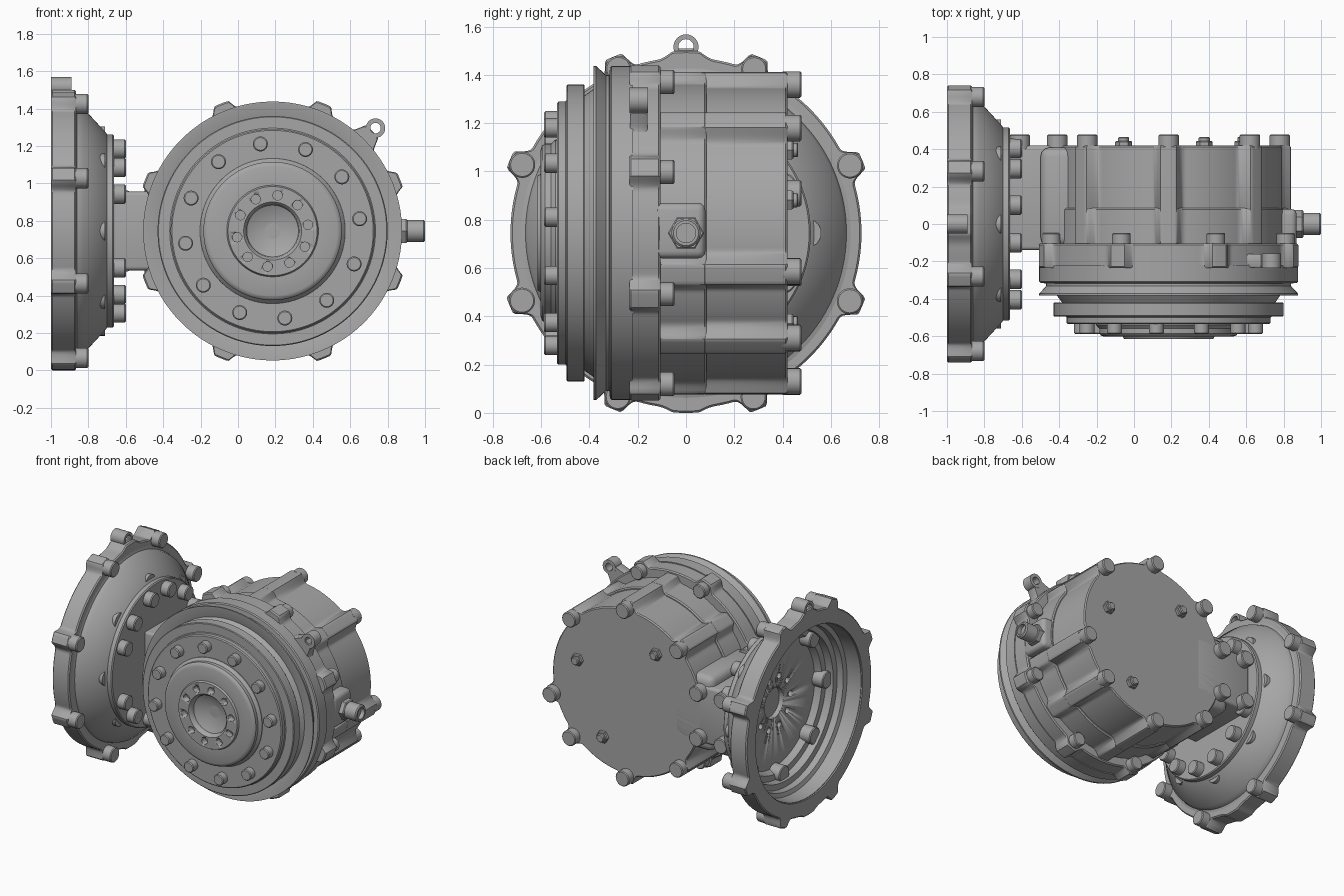
import bpy, bmesh
from math import sin, cos, pi, radians

if "Cube" in bpy.data.objects:
    bpy.data.objects.remove(bpy.data.objects["Cube"])

metal = bpy.data.materials.new("cast_grey")
metal.use_nodes = True
GREY = (0.38, 0.38, 0.38, 1)
metal.diffuse_color = GREY
metal.node_tree.nodes["Principled BSDF"].inputs["Base Color"].default_value = GREY

CZ = 0.745
MAIN = (0.185, CZ)     # centre of parts turned about y, as (x, z)
BELL = (0.0, CZ)       # centre of parts turned about x, as (y, z)


def place(axis, a, b, t):
    return (a, t, b) if axis == "Y" else (t, a, b)


def finish(name, bm, angle=35):
    bmesh.ops.remove_doubles(bm, verts=bm.verts, dist=1e-5)
    bmesh.ops.recalc_face_normals(bm, faces=bm.faces)
    mesh = bpy.data.meshes.new(name)
    bm.to_mesh(mesh)
    bm.free()
    ob = bpy.data.objects.new(name, mesh)
    bpy.context.collection.objects.link(ob)
    mesh.materials.append(metal)
    bpy.ops.object.select_all(action="DESELECT")
    ob.select_set(True)
    bpy.context.view_layer.objects.active = ob
    bpy.ops.object.shade_smooth_by_angle(angle=radians(angle))
    return ob


def lathe(name, axis, centres, profile, seg=96):
    """Turn a profile of (radius, position along axis) about each centre."""
    bm = bmesh.new()
    closed = profile[0][0] > 0
    for ca, cb in centres:
        rings = []
        for r, t in profile:
            rings.append([bm.verts.new(place(axis, ca + r * cos(2 * pi * i / seg),
                                             cb + r * sin(2 * pi * i / seg), t))
                          for i in range(seg)])
        pairs = list(zip(rings, rings[1:]))
        if closed:
            pairs.append((rings[-1], rings[0]))
        for p, q in pairs:
            for i in range(seg):
                k = (i + 1) % seg
                bm.faces.new((p[i], p[k], q[k], q[i]))
    return finish(name, bm)


def lugged(name, axis, centre, base, lugs, t0, t1, inner=0.0, seg=480):
    """Disc or ring whose rim swells into filleted lugs: (angle, tip radius, half width)."""
    def rim(th):
        r = base
        for ang, tip, w in lugs:
            d = abs((th - radians(ang) + pi) % (2 * pi) - pi) / w
            if d < 1:
                f = 0.5 + 0.5 * cos(pi * d)
                r = max(r, base + (tip - base) * min(1, 1.6 * f * f * (3 - 2 * f) ** 0.5))
        return r
    bevel = 0.008
    bm = bmesh.new()
    rings = []
    for kind, t in (("in", t0), ("bev", t0), ("rim", t0 + bevel),
                    ("rim", t1 - bevel), ("bev", t1), ("in", t1)):
        ring = []
        for i in range(seg):
            th = 2 * pi * i / seg
            r = inner if kind == "in" else rim(th) - (bevel if kind == "bev" else 0)
            ring.append(bm.verts.new(place(axis, centre[0] + r * cos(th),
                                           centre[1] + r * sin(th), t)))
        rings.append(ring)
    pairs = list(zip(rings, rings[1:]))
    if inner > 0:
        pairs.append((rings[-1], rings[0]))
    for p, q in pairs:
        for i in range(seg):
            k = (i + 1) % seg
            bm.faces.new((p[i], p[k], q[k], q[i]))
    return finish(name, bm)


def block(name, lo, hi, bevel=0.02):
    bm = bmesh.new()
    bmesh.ops.create_cube(bm, size=1)
    for v in bm.verts:
        v.co = [l + (c + 0.5) * (h - l) for c, l, h in zip(v.co, lo, hi)]
    bmesh.ops.bevel(bm, geom=bm.edges[:], offset=bevel, segments=3, affect="EDGES", profile=0.5)
    return finish(name, bm)


def cut(ob, cutter):
    mod = ob.modifiers.new("cut", "BOOLEAN")
    mod.operation, mod.object, mod.solver = "DIFFERENCE", cutter, "EXACT"
    bpy.context.view_layer.objects.active = ob
    bpy.ops.object.modifier_apply(modifier=mod.name)
    bpy.data.objects.remove(cutter)


def circle(centre, r, angles):
    return [(centre[0] + r * cos(radians(a)), centre[1] + r * sin(radians(a))) for a in angles]


def pin(r, t0, t1):
    """Cylinder profile with the edge at t1 softened."""
    s = 0.006 if t1 > t0 else -0.006
    return [(0, t0), (r, t0), (r, t1 - s), (r - 0.006, t1), (0, t1)]


# ---- Gearbox body with long lugs and back bolts ----
body_angles = (90, 45, -15, -45, -90, -135, 135)
body_lugs = [(a, 0.668, 0.17) for a in body_angles]
lugged("body_rear", "Y", MAIN, 0.605, body_lugs, 0.07, 0.42)
lugged("body_front", "Y", MAIN, 0.62, body_lugs, -0.12, 0.085)
back_bolts = circle(MAIN, 0.615, body_angles)
back_bolts += [(x, CZ + s * 0.165) for x in (-0.41, -0.61) for s in (-1, 1)]
lathe("back_bolts", "Y", back_bolts, pin(0.055, 0.40, 0.478), 28)
plugs = circle(MAIN, 0.42, (19, 125, -63))
lathe("back_plugs", "Y", plugs, pin(0.045, 0.41, 0.445), 6)
lathe("back_plug_caps", "Y", plugs, pin(0.03, 0.44, 0.465), 16)

# ---- Lugged body flange ----
flange_angles = [s * a for a in (22, 68, 112, 158) for s in (1, -1)]
flange_lugs = [(a, 0.735, 0.15) for a in flange_angles]
lugged("body_flange", "Y", MAIN, 0.685, flange_lugs, -0.235, -0.105)
lathe("flange_bolts", "Y", circle(MAIN, 0.675, flange_angles), pin(0.05, -0.12, -0.048), 28)
lugged("ear_web", "Y", MAIN, 0.68, [(45, 0.755, 0.17)], -0.232, -0.16)
lathe("flange_ear", "Y", circle(MAIN, 0.778, [45]),
      [(0.028, -0.235), (0.052, -0.235), (0.052, -0.158), (0.028, -0.158)], 32)

# ---- Front rotor with V groove, stepped discs and hub ----
lathe("front_rotor", "Y", [MAIN], [
    (0, -0.22), (0.692, -0.22), (0.692, -0.308), (0.685, -0.315), (0.655, -0.318),
    (0.655, -0.332), (0.692, -0.372), (0.692, -0.383), (0.682, -0.383), (0.61, -0.365),
    (0.595, -0.385), (0.57, -0.42), (0.612, -0.42), (0.615, -0.424), (0.615, -0.49),
    (0.61, -0.495), (0.55, -0.495), (0.545, -0.5), (0.545, -0.528), (0.538, -0.535), (0, -0.535)], 144)
lathe("rotor_bolts", "Y", circle(MAIN, 0.47, range(8, 368, 30)), pin(0.04, -0.52, -0.588), 24)
hub = lathe("hub", "Y", [MAIN], [
    (0, -0.50), (0.39, -0.50), (0.388, -0.54), (0.37, -0.56), (0.37, -0.585), (0.362, -0.596),
    (0.345, -0.602), (0.245, -0.602), (0.238, -0.615), (0.155, -0.615), (0.142, -0.602),
    (0.138, -0.58), (0, -0.515)])
cut(hub, lathe("hub_cutter", "Y", circle(MAIN, 0.192, range(10, 370, 36)),
               [(0, -0.57), (0.025, -0.57), (0.025, -0.65), (0, -0.65)], 16))

# ---- Side boss and plug ----
block("side_boss", (0.6, -0.13, 0.64), (0.87, 0.08, 0.87), 0.03)
lathe("plug_collar", "X", [BELL], pin(0.075, 0.82, 0.905), 6)
lathe("plug_tip", "X", [BELL], [(0, 0.86), (0.06, 0.86), (0.06, 0.992), (0.052, 1.0),
                               (0.04, 1.0), (0.04, 0.97), (0, 0.97)], 32)

# ---- Bridge between body and bell ----
block("bridge", (-0.668, -0.14, 0.535), (-0.2, 0.42, 0.955), 0.02)
block("bridge_root", (-0.50, -0.12, 0.47), (-0.2, 0.41, 1.02), 0.05)

# ---- Bell housing: lugged ring, cone and inner steps ----
bell_angles = [22.4 + 45 * i for i in range(8)]
bell_lugs = [(a, 0.79, 0.13) for a in bell_angles] + [(90, 0.755, 0.2), (270, 0.745, 0.2)]
lugged("bell_ring", "X", BELL, 0.727, bell_lugs, -1.0, -0.865, inner=0.62)
lathe("bell_lug_bolts", "X", circle(BELL, 0.735, bell_angles), pin(0.054, -0.995, -0.80), 28)
bell = lathe("bell_cone", "X", [BELL], [
    (0, -0.715), (0.47, -0.715), (0.49, -0.76), (0.53, -0.765), (0.535, -0.82), (0.575, -0.825),
    (0.58, -0.87), (0.61, -0.88), (0.615, -0.99), (0.66, -0.99), (0.70, -0.87), (0.665, -0.86),
    (0.655, -0.825), (0.525, -0.705), (0.517, -0.70), (0.517, -0.67), (0.51, -0.663), (0, -0.663)], 144)
floor_holes = lathe("floor_cutter", "X", circle(BELL, 0.19, range(0, 360, 36)),
                    [(0, -0.80), (0.022, -0.80), (0.022, -0.685), (0, -0.685)], 16)
cut(bell, floor_holes)
cut(bell, lathe("shaft_cutter", "X", [BELL], [(0, -0.80), (0.11, -0.80), (0.11, -0.68), (0, -0.68)], 48))

cone_angles = [s * a for a in (26, 49, 77, 103, 131, 154) for s in (1, -1)]
lathe("cone_bolts", "X", circle(BELL, 0.45, cone_angles), pin(0.052, -0.68, -0.60), 28)
lathe("inner_bosses", "X", circle(BELL, 0.50, range(0, 360, 45)), pin(0.06, -0.71, -0.80), 28)

# ---- Lifting eye on top of the bell ----
lugged("eye_web", "X", BELL, 0.70, [(90, 0.765, 0.14)], -1.0, -0.892, inner=0.63)
lathe("lifting_eye", "X", [(0, 1.516)],
      [(0.032, -1.0), (0.052, -1.0), (0.052, -0.89), (0.032, -0.89)], 36)
